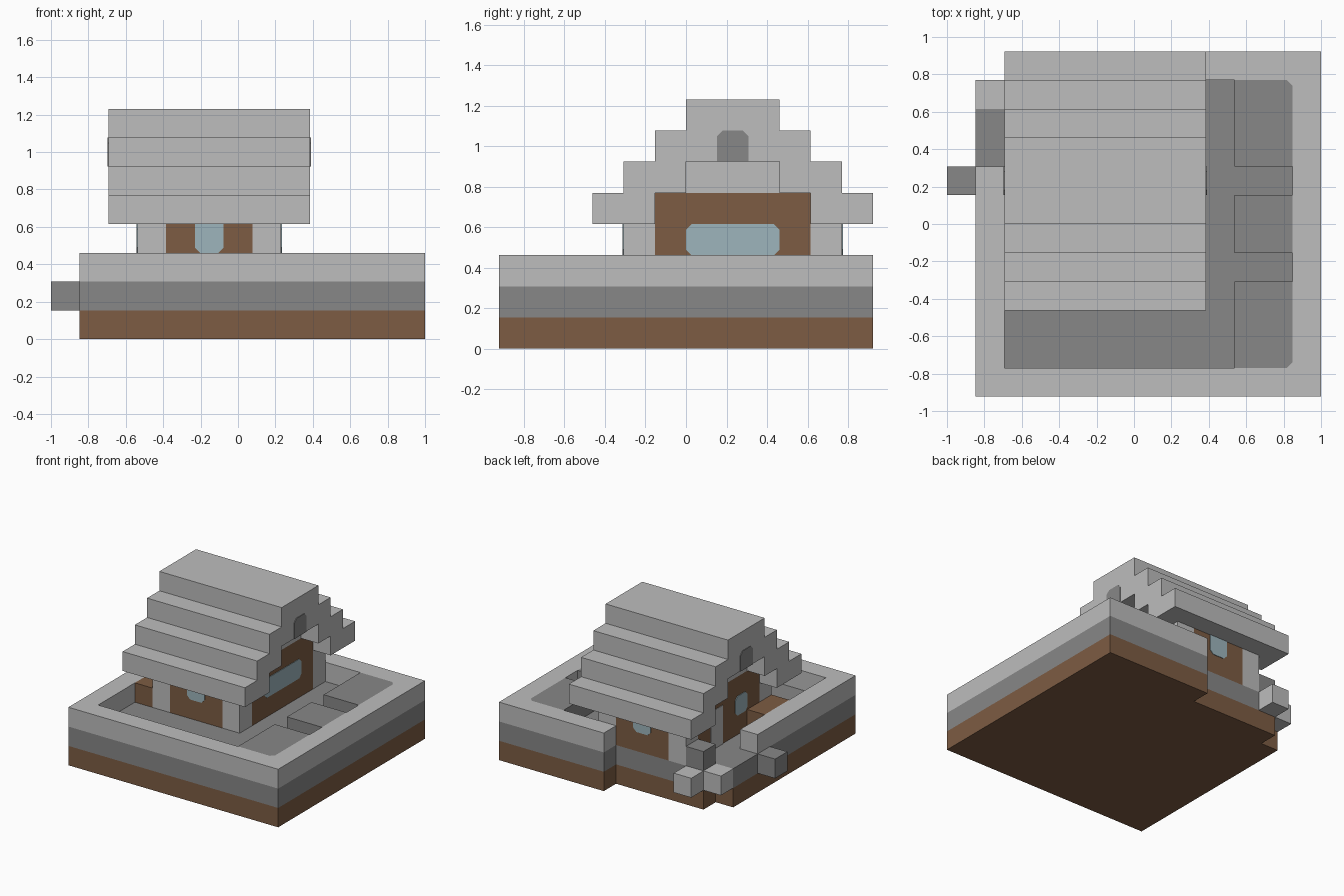
import bpy
import bmesh

cube = bpy.data.objects.get("Cube")
if cube:
    bpy.data.objects.remove(cube, do_unlink=True)

U = 2 / 13          # one block
T = 0.03            # plate thickness in blocks
C = 0.18            # clipped corner size in blocks


def material(name, rgb):
    m = bpy.data.materials.new(name)
    m.use_nodes = True
    m.diffuse_color = (*rgb, 1)
    m.node_tree.nodes["Principled BSDF"].inputs["Base Color"].default_value = (*rgb, 1)
    return m


LIGHT = material("light_grey", (0.508, 0.508, 0.508))
DARK = material("dark_grey", (0.242, 0.242, 0.242))
BROWN = material("brown", (0.205, 0.107, 0.056))
GLASS = material("pale_blue", (0.337, 0.462, 0.503))


def prism(name, profile, axis, lo, hi, mat):
    """Extrude a block-grid outline along an axis."""
    def point(a, b, c):
        i, j, k = {"x": (c, a, b), "y": (a, c, b), "z": (a, b, c)}[axis]
        return (i - 6.5) * U, (j - 6) * U, k * U

    bm = bmesh.new()
    face = bm.faces.new([bm.verts.new(point(a, b, lo)) for a, b in profile])
    top = bmesh.ops.extrude_face_region(bm, geom=[face])["geom"]
    for v in top:
        if isinstance(v, bmesh.types.BMVert):
            v.co["xyz".index(axis)] += (hi - lo) * U
    bmesh.ops.recalc_face_normals(bm, faces=bm.faces)
    mesh = bpy.data.meshes.new(name)
    bm.to_mesh(mesh)
    bm.free()
    mesh.materials.append(mat)
    obj = bpy.data.objects.new(name, mesh)
    bpy.context.collection.objects.link(obj)


def rect(a0, a1, b0, b1, clip=""):
    """Rectangle outline; clip lists the corners to cut (sw, se, ne, nw)."""
    pts = []
    for key, a, b, da, db in (("sw", a0, b0, 1, 1), ("se", a1, b0, -1, 1),
                              ("ne", a1, b1, -1, -1), ("nw", a0, b1, 1, -1)):
        if key in clip.split():
            cut = [(a, b + C * db), (a + C * da, b)]
            pts += cut if da == db else cut[::-1]
        else:
            pts.append((a, b))
    return pts


def box(name, i0, i1, j0, j1, k0, k1, mat):
    prism(name, rect(i0, i1, j0, j1), "z", k0, k1, mat)


ALL = "sw se ne nw"

# Ground layers
ground = [(1, 0), (13, 0), (13, 12), (7, 12), (7, 11), (2, 11), (2, 10), (1, 10)]
prism("soil_layer", ground, "z", 0, 1, BROWN)
prism("stone_layer", ground, "z", 1, 2, DARK)

# Raised rim and the beds inside it
prism("rim", [(1, 0), (13, 0), (13, 12), (7, 12), (7, 11), (12 - C, 11), (12, 11 - C),
              (12, 1 + C), (12 - C, 1), (2, 1), (2, 8), (1, 8)], "z", 2, 3, LIGHT)
for name, j0, j1, clip in (("front_bed", 1, 4, "se"), ("middle_bed", 5, 7, ""),
                           ("back_bed", 8, 11, "ne")):
    prism(name, rect(10, 12, j0, j1, clip), "z", 2, 3, DARK)

# Loose blocks around the entrance
box("back_stone", 2, 3, 11, 12, 1, 2, LIGHT)
box("corner_stone", 1, 2, 10, 11, 1, 2, LIGHT)
box("side_stone", 0, 1, 7, 8, 1, 2, DARK)
box("entrance_stone", 2, 3, 10, 11, 2, 3, DARK)
box("wood_pile", 2, 3, 4, 6, 2, 3, BROWN)

# House walls and corner posts
prism("walls", [(4, 4), (7, 4), (7, 5), (8, 5), (8, 10), (7, 10), (7, 11), (4, 11),
                (4, 10), (3, 10), (3, 5), (4, 5)], "z", 2, 4, BROWN)
box("upper_wall", 3, 8, 5, 10, 4, 5, BROWN)
box("gable_wall", 3, 8, 6, 9, 5, 6, LIGHT)
for side, i in (("right", 3), ("left", 7)):
    for end, j in (("front", 4), ("back", 10)):
        box(f"{end}_{side}_post", i, i + 1, j, j + 1, 2, 4, LIGHT)

# Stepped roof: one half of the outline, mirrored about the ridge
half = []
for s in range(4):
    half += [(3 + s, 4 + s), (3 + s, 5 + s)]
under = [(6, 6), (6, 5), (5, 5), (5, 4)]
mirror = [(15 - j, k) for j, k in reversed(half)]
under_mirror = [(15 - j, k) for j, k in reversed(under)]
prism("roof", half + mirror + under_mirror + under, "x", 2, 9, LIGHT)

# Gable vents
for name, lo, hi in (("left_vent", 9, 9 + T), ("right_vent", 2 - T, 2)):
    prism(name, rect(7, 8, 6, 7, "ne nw"), "x", lo, hi, DARK)

# Windows and door
prism("left_window", rect(6, 9, 3, 4, ALL), "x", 8, 8 + T, GLASS)
prism("right_window", rect(6, 7, 3, 4, ALL), "x", 3 - T, 3, GLASS)
prism("front_window", rect(5, 6, 3, 4, "sw se"), "y", 4 - T, 4, GLASS)
prism("back_window", rect(5, 6, 3, 4, "sw se"), "y", 11, 11 + T, GLASS)
prism("door", rect(8, 9, 2, 4), "x", 3 - T, 3, LIGHT)
